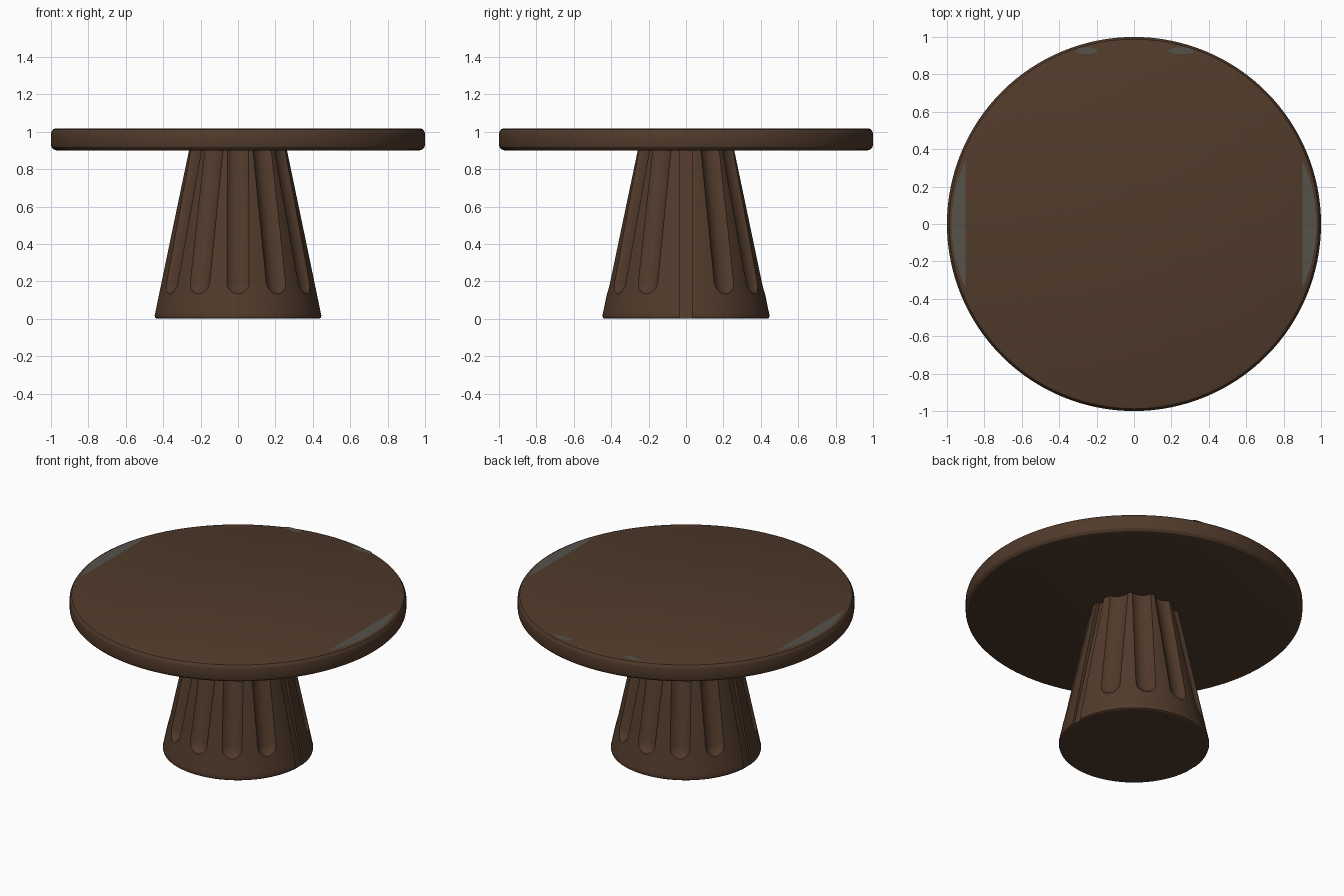
import bpy, bmesh, math
from mathutils import Vector, Matrix

if "Cube" in bpy.data.objects:
    bpy.data.objects.remove(bpy.data.objects["Cube"])


def material(name, rgb):
    m = bpy.data.materials.new(name)
    m.diffuse_color = (*rgb, 1)
    m.use_nodes = True
    m.node_tree.nodes["Principled BSDF"].inputs["Base Color"].default_value = m.diffuse_color
    return m


WOOD = material("dark brown wood", (0.082, 0.043, 0.024))
GREY = material("grey patch", (0.090, 0.085, 0.068))


def add(name, bm, mat):
    bmesh.ops.recalc_face_normals(bm, faces=bm.faces)
    me = bpy.data.meshes.new(name)
    bm.to_mesh(me)
    bm.free()
    me.materials.append(mat)
    ob = bpy.data.objects.new(name, me)
    bpy.context.collection.objects.link(ob)
    return ob


def lathe(name, profile, mat, n):
    # closed solid of revolution from (radius, height) points
    bm = bmesh.new()
    rings = [[bm.verts.new((r * math.cos(2 * math.pi * i / n),
                            r * math.sin(2 * math.pi * i / n), z)) for i in range(n)]
             for r, z in profile]
    for a, b in zip(rings, rings[1:]):
        for i in range(n):
            bm.faces.new((a[i], a[(i + 1) % n], b[(i + 1) % n], b[i]))
    bm.faces.new(rings[0][::-1])
    bm.faces.new(rings[-1])
    return add(name, bm, mat)


def smooth(ob):
    bpy.ops.object.select_all(action='DESELECT')
    ob.select_set(True)
    bpy.context.view_layer.objects.active = ob
    bpy.ops.object.shade_smooth_by_angle(angle=math.radians(28))


def cut(ob, cutter):
    mod = ob.modifiers.new("cut", 'BOOLEAN')
    mod.operation = 'DIFFERENCE'
    mod.solver = 'EXACT'
    mod.object = cutter
    cutter.hide_render = True
    bpy.context.view_layer.objects.active = ob
    bpy.ops.object.modifier_apply(modifier=mod.name)
    bpy.data.objects.remove(cutter)


# round table top with a softened rim
TOP = 1.018
top = lathe("table_top", [(0.97, 0.90), (0.985, 0.905), (0.997, 0.918), (1.0, 0.93),
                          (1.0, 0.99), (0.997, 1.0), (0.988, 1.013), (0.975, TOP)], WOOD, 128)
smooth(top)

# tapered pedestal
base = lathe("pedestal", [(0.436, 0), (0.444, 0.005), (0.447, 0.016), (0.443, 0.035),
                          (0.263, 0.905)], WOOD, 144)


def flute_cutter(angle):
    # round-ended rod lying just outside the sloping wall
    lo, hi, r = Vector((0.457, 0, 0.205)), Vector((0.292, 0, 1.0)), 0.08
    bm = bmesh.new()
    bmesh.ops.create_uvsphere(bm, u_segments=28, v_segments=14, radius=r)
    d = hi - lo
    for v in bm.verts:
        if v.co.z > 0.001:
            v.co.z += d.length
    bm.transform(Matrix.Rotation(angle, 4, 'Z') @ Matrix.Translation(lo)
                 @ d.to_track_quat('Z', 'Y').to_matrix().to_4x4())
    return add("flute_cutter", bm, WOOD)


def groove_cutter(angle):
    # narrow full-height slot following the wall
    lo, hi = Vector((0.481, 0, -0.05)), Vector((0.257, 0, 0.96))
    d = hi - lo
    bm = bmesh.new()
    bmesh.ops.create_cube(bm, size=1)
    bm.transform(Matrix.Rotation(angle, 4, 'Z') @ Matrix.Translation((lo + hi) / 2)
                 @ Matrix.Rotation(math.atan2(d.x, d.z), 4, 'Y')
                 @ Matrix.Diagonal((0.066 if angle else 0.0661, 0.064, d.length, 1)))
    return add("groove_cutter", bm, WOOD)


# ten rounded flutes, plus a straight groove on each side
for k in range(12):
    a = k * math.pi / 6
    cut(base, groove_cutter(a) if k % 6 == 0 else flute_cutter(a))
smooth(base)


def patch(name, pts):
    bm = bmesh.new()
    bm.faces.new([bm.verts.new((x, y, TOP + 0.0015)) for x, y in pts])
    ob = add(name, bm, GREY)
    ob.data.flip_normals() if ob.data.polygons[0].normal.z < 0 else None


# thin grey patches near the rim: two side segments, two small ovals
half = math.atan2(0.345, 0.9)
for s, side in ((1, "right"), (-1, "left")):
    arc = [half * (i / 12 - 1) for i in range(25)]
    patch(side + "_patch", [(s * (0.9 + 0.075 * (math.cos(t) - math.cos(half)) / (1 - math.cos(half))),
                             0.345 * math.sin(t) / math.sin(half)) for t in arc])
    w = 0.07 if s > 0 else 0.06
    patch("back_" + side + "_patch",
          [(s * 0.252 + w * math.cos(i * math.pi / 10), 0.926 + 0.018 * math.sin(i * math.pi / 10))
           for i in range(20)])
